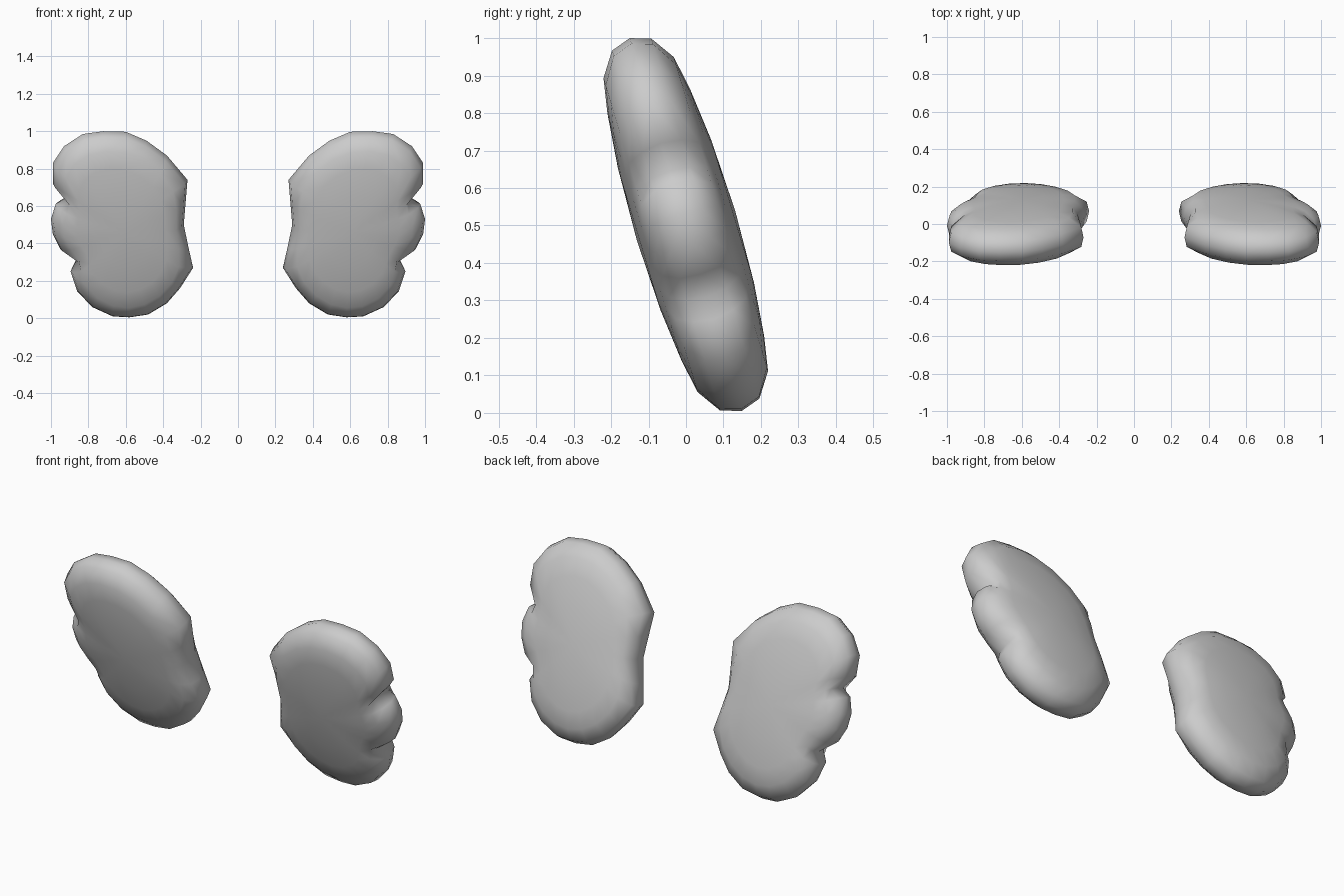
import bpy, bmesh
from mathutils import Vector

cube = bpy.data.objects.get("Cube")
if cube:
    bpy.data.objects.remove(cube)

grey = bpy.data.materials.new("plain_grey")
grey.use_nodes = True
grey.diffuse_color = (0.6, 0.6, 0.6, 1)
grey.node_tree.nodes["Principled BSDF"].inputs["Base Color"].default_value = (0.6, 0.6, 0.6, 1)

# Three-toed paw outline, from the inner upper corner over the top
OUTLINE = [(.27, .74), (.38, .87), (.49, .95), (.60, .997), (.72, 1.0), (.83, .985),
           (.93, .92), (.99, .83), (.99, .72), (.92, .645), (.975, .61), (1.0, .53),
           (.99, .45), (.95, .37), (.865, .31), (.895, .25), (.86, .145), (.78, .06),
           (.67, .01), (.58, .005), (.48, .02), (.38, .08), (.31, .16), (.24, .27),
           (.265, .38), (.29, .50), (.28, .62)]
CENTRE = Vector((.61, .5))
SLOPE = .3
NORMAL = Vector((0, -1, -SLOPE)).normalized()

# Ring scale, half thickness and smoothing passes, from rim to middle
RINGS = [(.965, .055, 0), (.85, .098, 1), (.68, .115, 2), (.4, .13, 3)]
MIDDLE = .137


def soften(points, passes):
    for _ in range(passes):
        n = len(points)
        points = [(points[i - 1] + points[i] * 2 + points[(i + 1) % n]) / 4 for i in range(n)]
    return points


def place(p, offset, side):
    v = Vector((p.x, -SLOPE * (p.y - .5), p.y)) + NORMAL * offset
    v.x *= side
    return v


def make_paw(name, side):
    bm = bmesh.new()
    rim_points = [Vector(p) for p in OUTLINE]
    rim = [bm.verts.new(place(p, 0, side)) for p in rim_points]
    n = len(rim)
    # Front and back cushions share the rim
    for face in (1, -1):
        previous = rim
        for scale, thick, passes in RINGS:
            ring = [bm.verts.new(place(CENTRE + (p - CENTRE) * scale, thick * face, side))
                    for p in soften(rim_points, passes)]
            for i in range(n):
                j = (i + 1) % n
                bm.faces.new((previous[i], previous[j], ring[j], ring[i]))
            previous = ring
        tip = bm.verts.new(place(CENTRE, MIDDLE * face, side))
        for i in range(n):
            bm.faces.new((previous[i], previous[(i + 1) % n], tip))
    bmesh.ops.recalc_face_normals(bm, faces=bm.faces)
    for f in bm.faces:
        f.smooth = True
    mesh = bpy.data.meshes.new(name)
    bm.to_mesh(mesh)
    bm.free()
    mesh.materials.append(grey)
    bpy.context.collection.objects.link(bpy.data.objects.new(name, mesh))


make_paw("left_paw", 1)
make_paw("right_paw", -1)
